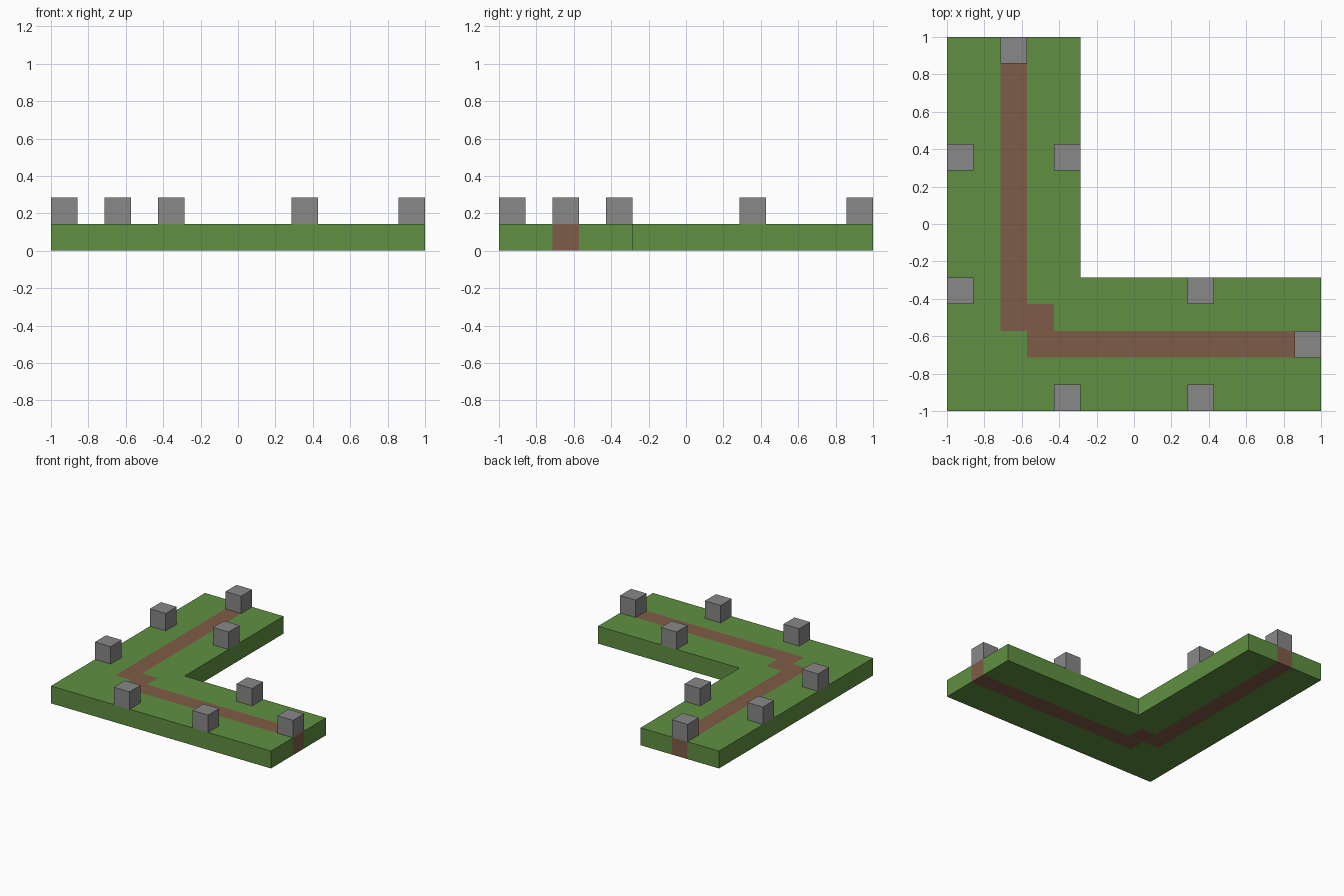
import bpy
import bmesh
from mathutils import Vector

if "Cube" in bpy.data.objects:
    bpy.data.objects.remove(bpy.data.objects["Cube"], do_unlink=True)

CELLS = 14          # cells along the longest side
ARM = 5             # width of each arm in cells
U = 2 / CELLS       # size of one cell


def make_material(name, color):
    mat = bpy.data.materials.new(name)
    mat.use_nodes = True
    mat.diffuse_color = (*color, 1)
    bsdf = next(n for n in mat.node_tree.nodes if n.type == "BSDF_PRINCIPLED")
    bsdf.inputs["Base Color"].default_value = (*color, 1)
    return mat


grass = make_material("grass green", (0.117, 0.279, 0.053))
dirt = make_material("dirt brown", (0.212, 0.107, 0.063))
stone = make_material("stone grey", (0.246, 0.246, 0.246))


def add_object(name, bm, *materials):
    mesh = bpy.data.meshes.new(name)
    bm.to_mesh(mesh)
    bm.free()
    for mat in materials:
        mesh.materials.append(mat)
    obj = bpy.data.objects.new(name, mesh)
    bpy.context.collection.objects.link(obj)
    return obj


def is_path(i, j):
    return (i == 2 and j > 2) or (j == 2 and i > 2) or (i == 3 and j == 3)


# L-shaped ground slab, with the dirt path running through its full thickness
bm = bmesh.new()
for i in range(CELLS):
    for j in range(CELLS):
        if i < ARM or j < ARM:
            corners = [(i, j), (i + 1, j), (i + 1, j + 1), (i, j + 1)]
            bm.faces.new([bm.verts.new((a * U - 1, b * U - 1, 0)) for a, b in corners])
bmesh.ops.remove_doubles(bm, verts=bm.verts[:], dist=0.001)
extruded = bmesh.ops.extrude_face_region(bm, geom=bm.faces[:], use_keep_orig=True)["geom"]
top = [v for v in extruded if isinstance(v, bmesh.types.BMVert)]
bmesh.ops.translate(bm, verts=top, vec=(0, 0, U))
bmesh.ops.recalc_face_normals(bm, faces=bm.faces[:])

# Each face takes the colour of the cell just behind it
for face in bm.faces:
    inside = face.calc_center_median() - face.normal * U / 2 + Vector((1, 1, 0))
    face.material_index = int(is_path(int(inside.x / U), int(inside.y / U)))
bmesh.ops.dissolve_limit(bm, angle_limit=0.01, verts=bm.verts[:], edges=bm.edges[:],
                         delimit={"MATERIAL"})
add_object("ground", bm, grass, dirt)

# Stone blocks: one at each path end, the rest along the edges
blocks = {
    "path_end_block": [(2, 13)],
    "edge_block": [(0, 4), (0, 9), (4, 9)],
}
for name, cells in blocks.items():
    for i, j in cells:
        # the layout is mirrored across the diagonal
        for side, (a, b) in (("back", (i, j)), ("left", (j, i))):
            bm = bmesh.new()
            bmesh.ops.create_cube(bm, size=U)
            centre = ((a + 0.5) * U - 1, (b + 0.5) * U - 1, 1.5 * U)
            bmesh.ops.translate(bm, verts=bm.verts[:], vec=centre)
            add_object(f"{side}_{name}", bm, stone)
